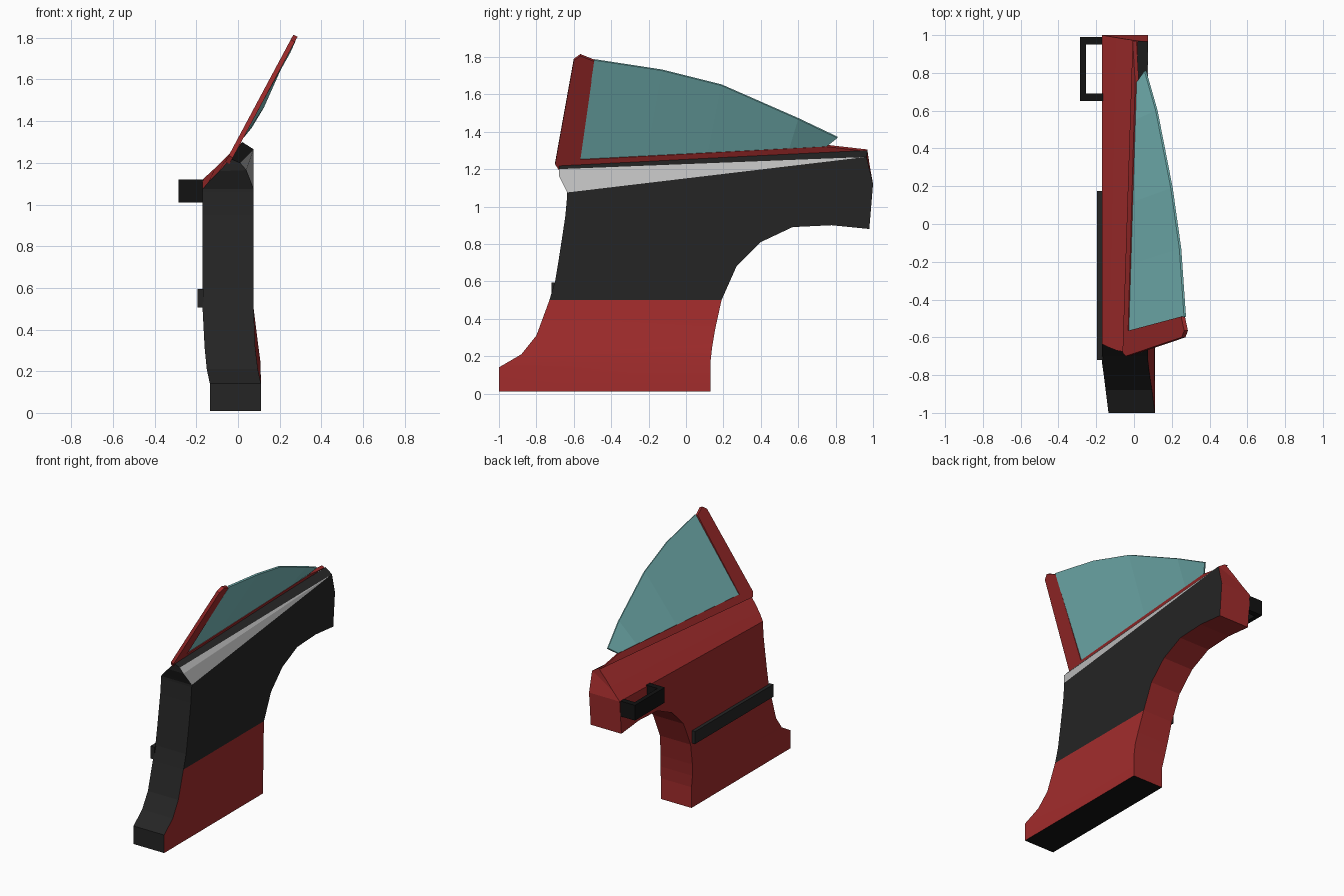
import bpy, bmesh
from mathutils import Vector

if "Cube" in bpy.data.objects:
    bpy.data.objects.remove(bpy.data.objects["Cube"])


def material(name, rgb):
    m = bpy.data.materials.new(name)
    m.diffuse_color = (*rgb, 1)
    m.use_nodes = True
    m.node_tree.nodes["Principled BSDF"].inputs["Base Color"].default_value = m.diffuse_color
    return m


MATS = [material("red_paint", (.36, .025, .025)), material("dark_trim", (.018, .018, .018)),
        material("black_trim", (.006, .006, .006)), material("sill_grey", (.5, .5, .5)),
        material("tinted_glass", (.2, .52, .52))]
RED, DARK, BLACK, GREY, GLASS = range(5)


class Part:
    """Mesh collector that welds equal points and drops degenerate corners."""

    def __init__(self, name):
        self.name, self.bm, self.cache = name, bmesh.new(), {}

    def face(self, pts, mat, smooth=False):
        vs = []
        for p in pts:
            k = tuple(round(c, 4) for c in p)
            if k not in self.cache:
                self.cache[k] = self.bm.verts.new(k)
            if self.cache[k] not in vs:
                vs.append(self.cache[k])
        if len(vs) > 2:
            f = self.bm.faces.new(vs)
            f.material_index, f.smooth = mat, smooth

    def strip(self, a, b, mat, smooth=False):
        for i in range(len(a) - 1):
            self.face((a[i], a[i + 1], b[i + 1], b[i]), mat, smooth)

    def plate(self, pts, offset, mat):
        lo, hi = [Vector(p) - offset for p in pts], [Vector(p) + offset for p in pts]
        self.face(lo, mat)
        self.face(hi, mat)
        self.strip(lo + lo[:1], hi + hi[:1], mat)

    def box(self, x0, x1, y0, y1, z0, z1, mat):
        x, h = (x0 + x1) / 2, (x1 - x0) / 2
        self.plate([(x, y0, z0), (x, y1, z0), (x, y1, z1), (x, y0, z1)], Vector((h, 0, 0)), mat)

    def finish(self):
        bmesh.ops.recalc_face_normals(self.bm, faces=self.bm.faces)
        me = bpy.data.meshes.new(self.name)
        self.bm.to_mesh(me)
        self.bm.free()
        for m in MATS:
            me.materials.append(m)
        ob = bpy.data.objects.new(self.name, me)
        bpy.context.collection.objects.link(ob)
        return ob


# Door shell rows: front y, front z, rear y, rear z, outer x, inner x
ROWS = [(-1, .01, .13, .01, -.135, .11), (-1, .14, .13, .16, -.135, .11),
        (-.88, .21, .14, .25, -.15, .095), (-.80, .31, .155, .34, -.16, .083),
        (-.73, .5, .19, .5, -.17, .075), (-.70, .6, .27, .68, -.17, .075),
        (-.68, .72, .40, .81, -.17, .075), (-.66, .85, .57, .89, -.17, .075),
        (-.645, .95, .78, .90, -.17, .075), (-.635, 1.06, .98, .88, -.17, .075),
        (-.635, 1.075, 1.0, 1.12, -.17, .075)]
top_f, top_r = (-.035, -.68, 1.22), (.02, .97, 1.30)
sill_r = (.075, .965, 1.265)
out_f = [(r[4], r[0], r[1]) for r in ROWS] + [(-.14, -.65, 1.11), (-.09, -.67, 1.16), top_f]
out_r = [(r[4], r[2], r[3]) for r in ROWS] + [(-.11, .99, 1.175), (-.05, .98, 1.235), top_r]
in_f = [(r[5], r[0], r[1]) for r in ROWS] + [(.075, -.635, 1.075), (.04, -.68, 1.165), (.01, -.68, 1.2)]
in_r = [(r[5] + (.012 if .2 < r[3] < .4 else 0), r[2], r[3]) for r in ROWS] + [sill_r] * 3

shell = Part("door_shell")
shell.strip(out_f, out_r, RED, True)                      # outer skin
shell.strip(in_f[:5], in_r[:5], RED, True)                # lower inner panel
shell.strip(in_f[4:12], in_r[4:12], DARK)                 # inner trim
shell.strip(in_f[11:], in_r[11:], GREY)                   # grey sill facets
shell.strip([in_f[-1], top_f], [sill_r, top_r], DARK)     # sill top
shell.strip(out_f, in_f, DARK)                            # front jamb
shell.strip(out_r, in_r, RED)                             # wheel arch and rear end
shell.strip([out_f[0], out_r[0]], [in_f[0], in_r[0]], BLACK)  # underside
ob = shell.finish()
ob.select_set(True)
bpy.context.view_layer.objects.active = ob
# crease in the outer skin stays sharp
for e in ob.data.edges:
    a, b = (ob.data.vertices[i].co for i in e.vertices)
    if all(abs(p.x + .17) < .001 and p.z > 1.07 for p in (a, b)):
        e.use_edge_sharp = True

# Leaning window frame: pillar and belt bar in one sloping plane
FRAME = [(-.70, 1.23), (-.60, 1.785), (-.565, 1.81), (-.49, 1.78),
         (-.565, 1.255), (.75, 1.325), (.97, 1.30), (-.68, 1.20)]
frame = Part("window_frame")
frame.plate([(-.04 + .535 * (z - 1.22), y, z) for y, z in FRAME], Vector((.010, 0, -.005)), RED)
frame.finish()

# Glass: straight lower edge lofted to the curved upper edge
upper = [(.27, -.49, 1.785), (.245, -.13, 1.73), (.20, .19, 1.65), (.12, .6, 1.47), (.06, .81, 1.37)]
p, q = Vector((-.025, -.57, 1.25)), Vector((.018, .75, 1.322))
lower = [p.lerp(q, t) for t in (0, .27, .52, .85, 1)]
glass = Part("window_glass")
glass.strip(lower, upper, GLASS)
g = glass.finish()
mod = g.modifiers.new("thickness", 'SOLIDIFY')
mod.thickness, mod.offset = .012, 0

# Pull handle
handle = Part("door_handle")
handle.box(-.285, -.255, .65, .99, 1.01, 1.12, BLACK)
for y in (.65, .95):
    handle.box(-.255, -.165, y, y + .04, 1.01, 1.12, BLACK)
handle.finish()

# Side moulding
rail = Part("side_moulding")
rail.box(-.195, -.165, -.72, .175, .505, .595, DARK)
rail.finish()
